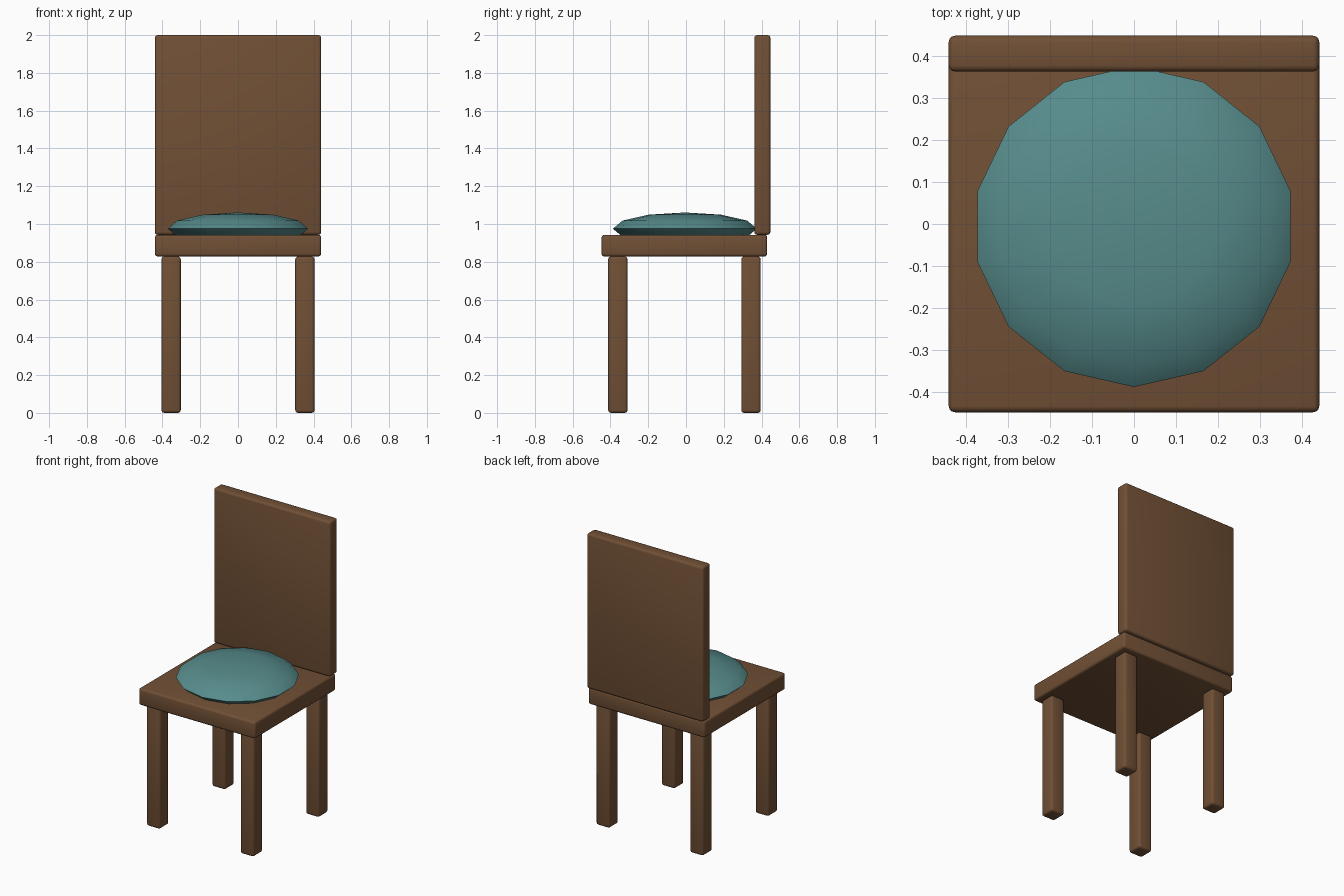
import bpy, bmesh, math
from mathutils import Matrix

if "Cube" in bpy.data.objects:
    bpy.data.objects.remove(bpy.data.objects["Cube"], do_unlink=True)


def material(name, color):
    m = bpy.data.materials.new(name)
    m.use_nodes = True
    m.diffuse_color = color
    bsdf = next(n for n in m.node_tree.nodes if n.type == 'BSDF_PRINCIPLED')
    bsdf.inputs["Base Color"].default_value = color
    return m


wood = material("brown wood", (0.165, 0.08, 0.036, 1))
fabric = material("teal fabric", (0.095, 0.26, 0.26, 1))


def add_object(name, bm, mat, angle):
    mesh = bpy.data.meshes.new(name)
    bm.to_mesh(mesh)
    bm.free()
    mesh.materials.append(mat)
    ob = bpy.data.objects.new(name, mesh)
    bpy.context.collection.objects.link(ob)
    bpy.ops.object.select_all(action='DESELECT')
    ob.select_set(True)
    bpy.context.view_layer.objects.active = ob
    bpy.ops.object.shade_smooth_by_angle(angle=math.radians(angle))
    return ob


def board(name, x, y, z, bevel=0.015):
    """Rounded-edge box spanning the given (min, max) ranges."""
    bm = bmesh.new()
    spans = (x, y, z)
    size = [b - a for a, b in spans]
    mid = [(a + b) / 2 for a, b in spans]
    bmesh.ops.create_cube(bm, size=1, matrix=Matrix.Translation(mid) @ Matrix.Diagonal((*size, 1)))
    bmesh.ops.bevel(bm, geom=bm.edges[:], offset=bevel, segments=3, profile=0.5, affect='EDGES')
    return add_object(name, bm, wood, 30)


# Seat and backrest
board("seat", (-0.44, 0.44), (-0.447, 0.43), (0.828, 0.943))
board("backrest", (-0.44, 0.44), (0.362, 0.447), (0.943, 2.0))

# Four legs
for row, y0 in (("front", -0.412), ("back", 0.293)):
    for side, x0 in (("right", -0.405), ("left", 0.303)):
        board(f"{row}_{side}_leg", (x0, x0 + 0.102), (y0, y0 + 0.102), (0.0, 0.828))

# Domed cushion: a flattened ball sunk into the seat, one corner facing front
bm = bmesh.new()
bmesh.ops.create_uvsphere(bm, u_segments=14, v_segments=6, radius=1)
rim = max((v for v in bm.verts if abs(v.co.z) < 0.01), key=lambda v: -v.co.y)
turn = -math.pi / 2 - math.atan2(rim.co.y, rim.co.x)
bmesh.ops.transform(bm, verts=bm.verts[:], matrix=(
    Matrix.Translation((0, -0.006, 0.975))
    @ Matrix.Diagonal((0.381, 0.381, 0.086, 1))
    @ Matrix.Rotation(turn, 4, 'Z')))
add_object("cushion", bm, fabric, 35)
